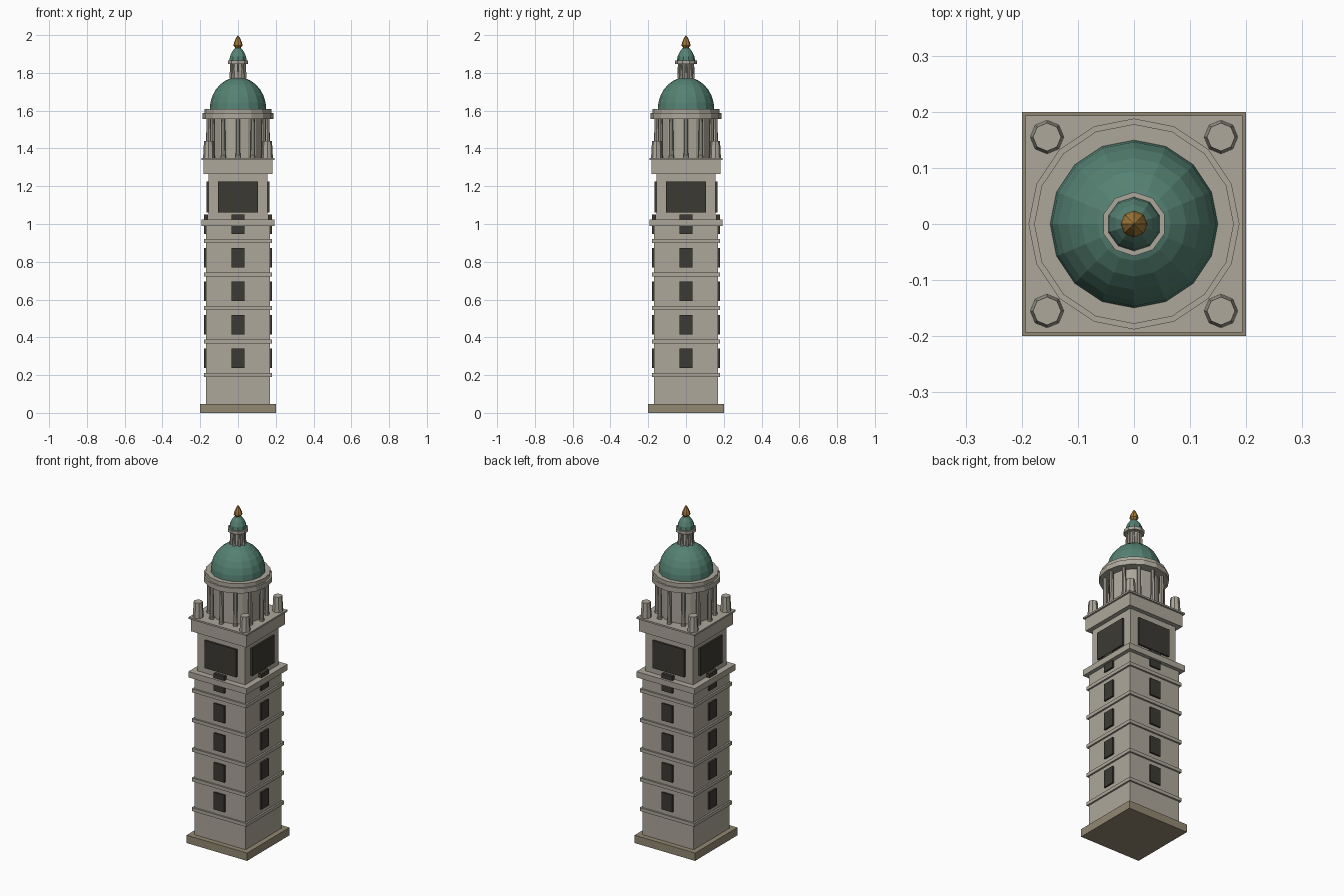
import bpy, bmesh, math

if "Cube" in bpy.data.objects:
    bpy.data.objects.remove(bpy.data.objects["Cube"])


def mat(name, c):
    m = bpy.data.materials.new(name)
    m.diffuse_color = (*c, 1)
    m.use_nodes = True
    m.node_tree.nodes["Principled BSDF"].inputs["Base Color"].default_value = m.diffuse_color
    return m


STONE = mat("stone", (0.42, 0.39, 0.33))
BASE = mat("base_stone", (0.29, 0.25, 0.17))
COPPER = mat("green_copper", (0.09, 0.22, 0.17))
DARK = mat("dark_opening", (0.045, 0.042, 0.034))
GOLD = mat("gold", (0.38, 0.20, 0.04))


def finish(name, bm, m):
    bmesh.ops.recalc_face_normals(bm, faces=bm.faces)
    me = bpy.data.meshes.new(name)
    bm.to_mesh(me)
    bm.free()
    me.materials.append(m)
    ob = bpy.data.objects.new(name, me)
    bpy.context.collection.objects.link(ob)
    return ob


def box(name, x, y, z, m):
    """Box from (min, max) pairs."""
    bm = bmesh.new()
    bmesh.ops.create_cube(bm, size=1)
    for v in bm.verts:
        v.co = [r[0] if c < 0 else r[1] for r, c in zip((x, y, z), v.co)]
    return finish(name, bm, m)


def slab(name, h, z0, z1, m=STONE):
    return box(name, (-h, h), (-h, h), (z0, z1), m)


def turned(name, profile, n, m, at=(0, 0)):
    """Faceted solid of revolution from (radius, z) points, first vertex on +y."""
    bm = bmesh.new()
    rings = []
    for r, z in profile:
        k = n if r > 1e-5 else 1
        rings.append([bm.verts.new((at[0] + r * math.sin(2 * math.pi * i / n),
                                    at[1] + r * math.cos(2 * math.pi * i / n), z)) for i in range(k)])
    for a, b in zip(rings, rings[1:]):
        for i in range(n):
            j = (i + 1) % n
            if len(b) == 1:
                bm.faces.new((a[i], a[j], b[0]))
            else:
                bm.faces.new((a[i], a[j], b[j], b[i]))
    for ring in (rings[0], rings[-1]):
        if len(ring) > 2:
            bm.faces.new(ring)
    return finish(name, bm, m)


def four_sides(name, w, z0, z1, d0, d1):
    """Dark panel repeated on all four faces of the tower."""
    for side, s in (("front", -1), ("back", 1)):
        box(f"{name}_{side}", (-w, w), sorted((s * d0, s * d1)), (z0, z1), DARK)
    for side, s in (("left", -1), ("right", 1)):
        box(f"{name}_{side}", sorted((s * d0, s * d1)), (-w, w), (z0, z1), DARK)


# Plinth and shaft
slab("plinth", 0.2, 0, 0.047, BASE)
slab("shaft", 0.17, 0.047, 1.0)

# String courses and windows on each storey
for i in range(5):
    z = 0.2 + 0.1775 * i
    slab(f"string_course_{i + 1}", 0.18, z - 0.01, z + 0.01)
    four_sides(f"window_{i + 1}", 0.035, z + 0.038, z + 0.14, 0.16, 0.18)

# Belfry stage with large openings and cornices
slab("lower_cornice", 0.193, 0.99, 1.025)
slab("belfry", 0.157, 1.025, 1.265)
four_sides("belfry_opening", 0.105, 1.06, 1.225, 0.15, 0.168)
slab("upper_cornice", 0.183, 1.265, 1.34)
slab("parapet_slab", 0.193, 1.34, 1.35)

# Corner pedestals
for sx in (-1, 1):
    for sy in (-1, 1):
        turned("corner_pedestal", [(0.03, 1.35), (0.025, 1.44)], 8, STONE, (sx * 0.155, sy * 0.155))

# Drum with colonnade
turned("drum", [(0.135, 1.35), (0.135, 1.56)], 16, STONE)
for i in range(12):
    a = math.radians(30 * i)
    turned(f"drum_column_{i + 1}", [(0.014, 1.35), (0.014, 1.362), (0.012, 1.364), (0.0105, 1.56)],
           8, STONE, (0.157 * math.sin(a), 0.157 * math.cos(a)))
turned("drum_cornice", [(0.188, 1.557), (0.188, 1.587)], 16, STONE)
turned("drum_cornice_top", [(0.178, 1.587), (0.178, 1.61)], 16, STONE)

# Main dome
turned("dome", [(0.15 * math.cos(t * math.pi / 14), 1.605 + 0.172 * math.sin(t * math.pi / 14))
                for t in range(7)] + [(0, 1.777)], 16, COPPER)

# Lantern with small columns and cap ring
turned("lantern_core", [(0.036, 1.765), (0.033, 1.85)], 10, STONE)
for i in range(8):
    a = math.radians(45 * i)
    turned(f"lantern_column_{i + 1}", [(0.009, 1.77), (0.006, 1.85)], 6, STONE,
           (0.037 * math.sin(a), 0.037 * math.cos(a)))
turned("lantern_ring", [(0.057, 1.848), (0.057, 1.866)], 10, STONE)

# Small dome and finial
turned("lantern_dome", [(0.048, 1.866), (0.045, 1.886), (0.034, 1.91), (0.019, 1.93), (0, 1.938)], 10, COPPER)
turned("finial", [(0.014, 1.932), (0.024, 1.945), (0.021, 1.962), (0.01, 1.985), (0, 2.0)], 8, GOLD)
